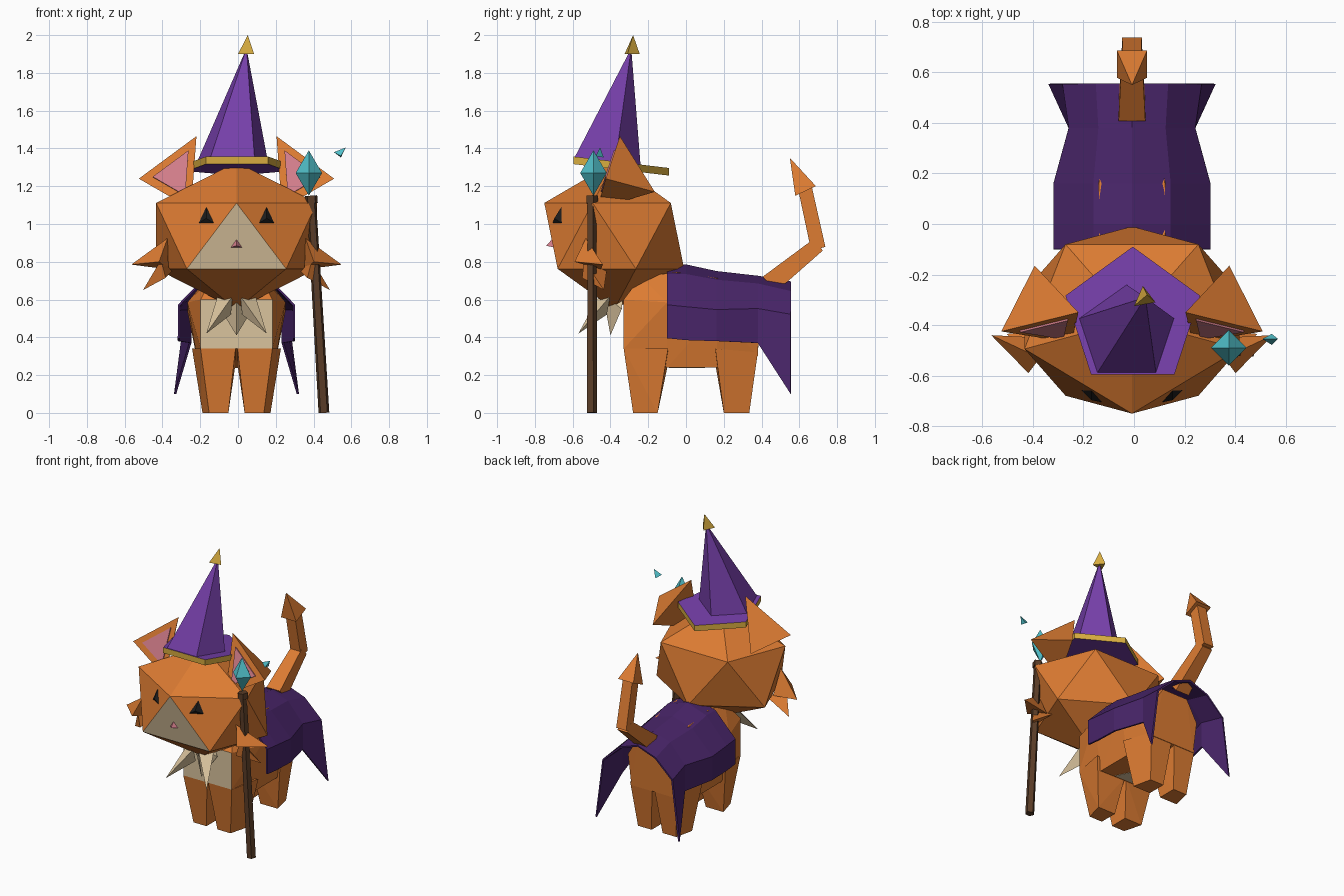
import bpy, bmesh, math
from mathutils import Vector, Matrix

if "Cube" in bpy.data.objects:
    bpy.data.objects.remove(bpy.data.objects["Cube"], do_unlink=True)

MID = -0.008  # symmetry plane


def material(name, color):
    m = bpy.data.materials.new(name)
    m.use_nodes = True
    m.diffuse_color = (*color, 1)
    bsdf = next(n for n in m.node_tree.nodes if n.type == 'BSDF_PRINCIPLED')
    bsdf.inputs["Base Color"].default_value = (*color, 1)
    bsdf.inputs["Roughness"].default_value = 0.9
    return m


ORANGE = material("orange fur", (0.72, 0.2, 0.032))
CREAM = material("cream fur", (0.7, 0.55, 0.34))
PINK = material("pink skin", (0.66, 0.21, 0.26))
BLACK = material("eye black", (0.012, 0.012, 0.012))
PURPLE = material("hat purple", (0.18, 0.05, 0.4))
CAPE = material("cape purple", (0.065, 0.018, 0.14))
GOLD = material("gold", (0.68, 0.41, 0.05))
TEAL = material("crystal teal", (0.08, 0.52, 0.58))
BROWN = material("staff wood", (0.1, 0.045, 0.02))


def finish(name, bm, mats, rule=None):
    """Turn a bmesh into a flat-shaded object; rule picks each face's material."""
    bmesh.ops.recalc_face_normals(bm, faces=bm.faces)
    bm.normal_update()
    if rule:
        for f in bm.faces:
            f.material_index = int(rule(f))
    me = bpy.data.meshes.new(name)
    bm.to_mesh(me)
    bm.free()
    for m in mats:
        me.materials.append(m)
    ob = bpy.data.objects.new(name, me)
    bpy.context.collection.objects.link(ob)
    return ob


def hull(name, points, *mats, rule=None):
    """Faceted solid spanning the given points."""
    bm = bmesh.new()
    for p in points:
        bm.verts.new(p)
    out = bmesh.ops.convex_hull(bm, input=bm.verts)
    loose = [v for v in bm.verts if not v.link_faces]
    bmesh.ops.delete(bm, geom=loose, context='VERTS')
    bmesh.ops.dissolve_limit(bm, angle_limit=0.02, verts=bm.verts, edges=bm.edges)
    return finish(name, bm, mats, rule)


def side(points, s):
    return [Vector((MID + s * x, y, z)) for x, y, z in points]


def both(points):
    return side(points, 1) + side(points, -1)


def pair(name, points, mat):
    for s, label in ((1, "left"), (-1, "right")):
        hull(f"{label}_{name}", side(points, s), mat)


def ring(center, rx, ry, n, start):
    cx, cy, cz = center
    angles = [start + math.tau * i / n for i in range(n)]
    return [Vector((cx + rx * math.cos(a), cy + ry * math.sin(a), cz)) for a in angles]


def rod(name, a, b, ra, rb, mat, n=4):
    """Tapered straight bar between two points."""
    a, b = Vector(a), Vector(b)
    turn = (b - a).to_track_quat('Z', 'Y')
    pts = [c + turn @ p for c, r in ((a, ra), (b, rb))
           for p in (ring((0, 0, 0), r, r, n, math.pi / n) if r else [Vector()])]
    return hull(name, pts, mat)


def octahedron(name, center, w, h, mat, tilt=0):
    turn = Matrix.Rotation(tilt, 3, 'Y')
    pts = ring((0, 0, 0), w, w, 4, 0) + [Vector((0, 0, h)), Vector((0, 0, -h))]
    hull(name, [Vector(center) + turn @ p for p in pts], mat)


# Head: squashed icosahedron with a cream muzzle face
bm = bmesh.new()
bmesh.ops.create_icosphere(bm, subdivisions=1, radius=1)
bm.transform(Matrix.Translation((MID, -0.38, 0.937))
             @ Matrix.Diagonal((0.5, 0.414, 0.39, 1))
             @ Matrix.Rotation(-math.pi / 2, 4, 'Z'))


def is_muzzle(f):
    c = f.calc_center_median()
    return abs(c.x - MID) < 0.05 and c.y < -0.6 and c.z < 1


finish("head", bm, (ORANGE, CREAM), is_muzzle)

# Nose and eyes
hull("nose", both([(0.035, -0.695, 0.875), (0, -0.7, 0.93), (0, -0.74, 0.885)]), PINK)


def cheek(x, z, out=0.0):
    return (x, -0.75 + 0.595 * x + 0.253 * (z - 1.11) - out, z)


pair("eye", [cheek(0.12, 1.005), cheek(0.2, 1.005), cheek(0.16, 1.09),
             cheek(0.16, 1.03, 0.022)], BLACK)

# Ears with pink inner plates
ear = [Vector(p) for p in ((0.212, -0.35, 1.465), (0.517, -0.425, 1.24), (0.24, -0.47, 1.08))]
pair("ear", ear + [Vector((0.385, -0.165, 1.17))], ORANGE)
middle = sum(ear, Vector()) / 3
normal = (ear[1] - ear[0]).cross(ear[2] - ear[0]).normalized()
if normal.y > 0:
    normal = -normal
plate = [middle.lerp(p, 0.62) for p in ear]
pair("inner_ear", plate + [p + normal * 0.008 for p in plate], PINK)

# Cheek tufts
pair("upper_cheek_tuft", [(0.557, -0.44, 0.785), (0.41, -0.59, 0.8),
                          (0.365, -0.53, 0.925), (0.36, -0.45, 0.76)], ORANGE)
pair("lower_cheek_tuft", [(0.495, -0.435, 0.65), (0.375, -0.55, 0.715),
                          (0.4, -0.54, 0.81), (0.34, -0.42, 0.75)], ORANGE)

# Body with a cream chest
hull("body", both([
    (0.19, -0.33, 0.34), (0.19, -0.33, 0.6), (0.13, -0.24, 0.72),
    (0.2, -0.1, 0.24), (0.26, -0.1, 0.585), (0.13, -0.05, 0.745),
    (0.2, 0.16, 0.24), (0.26, 0.17, 0.54), (0.13, 0.16, 0.715),
    (0.17, 0.38, 0.3), (0.19, 0.39, 0.52), (0.1, 0.4, 0.66)]),
    ORANGE, CREAM, rule=lambda f: f.normal.y < -0.9)
hull("belly_patch", both([(0.09, -0.09, 0.238), (0.09, -0.09, 0.242),
                          (0, 0.1, 0.238), (0, 0.1, 0.242)]), CREAM)

# Legs, tapering to the feet
pair("front_leg", [(0.043, -0.28, 0), (0.145, -0.28, 0), (0.18, -0.15, 0), (0.043, -0.15, 0),
                   (0.005, -0.33, 0.34), (0.19, -0.33, 0.34),
                   (0.235, -0.095, 0.34), (0.005, -0.095, 0.26)], ORANGE)
pair("hind_leg", [(0.043, 0.2, 0), (0.18, 0.2, 0), (0.15, 0.335, 0), (0.043, 0.335, 0),
                  (0.01, 0.155, 0.26), (0.23, 0.155, 0.34),
                  (0.18, 0.38, 0.32), (0.01, 0.38, 0.32)], ORANGE)

# Chest ruff
pair("ruff_tuft", [(0.16, -0.57, 0.42), (0.03, -0.42, 0.52),
                   (0.1, -0.4, 0.62), (0.02, -0.46, 0.62)], CREAM)
hull("ruff_center", both([(0, -0.4, 0.41), (0.085, -0.34, 0.55),
                          (0, -0.44, 0.63), (0.04, -0.33, 0.64)]), CREAM)

# Cape: folded sheet draped over the back, with pointed rear corners
bm = bmesh.new()
rows = []
for y, top, shoulder, mid, low in (
        (-0.1, 0.77, (0.15, 0.73), (0.305, 0.57), (0.305, 0.395)),
        (0.0, 0.78, (0.15, 0.73), (0.305, 0.56), (0.305, 0.385)),
        (0.16, 0.745, (0.15, 0.7), (0.305, 0.545), (0.305, 0.38)),
        (0.38, 0.72, (0.13, 0.68), (0.245, 0.55), (0.245, 0.37)),
        (0.555, 0.69, (0.14, 0.64), (0.27, 0.52), (0.325, 0.1))):
    half = [low, mid, shoulder]
    line = [(-x, z) for x, z in half] + [(0, top)] + half[::-1]
    rows.append([bm.verts.new((MID + x, y, z)) for x, z in line])
for a, b in zip(rows, rows[1:]):
    for i in range(len(a) - 1):
        bm.faces.new((a[i], a[i + 1], b[i + 1], b[i]))
cape = finish("cape", bm, (CAPE,))
thick = cape.modifiers.new("thickness", 'SOLIDIFY')
thick.thickness = 0.012
thick.offset = 0

# Tail
rod("tail_base", (MID, 0.44, 0.68), (MID, 0.7, 0.89), 0.075, 0.055, ORANGE)
rod("tail_upper", (MID, 0.7, 0.87), (MID, 0.63, 1.19), 0.055, 0.052, ORANGE)
rod("tail_tip", (MID, 0.633, 1.175), (MID, 0.55, 1.35), 0.085, 0, ORANGE)

# Hat: tilted five-sided brim, leaning cone and gold tip
BACK = math.pi / 2


def tilted(points, lift):
    return [p + Vector((0, 0, lift - 0.12 * (p.y + 0.37))) for p in points]


brim = ring((-0.005, -0.37, 1.31), 0.28, 0.28, 5, BACK)
hull("hat_brim", tilted(brim, -0.02) + tilted(brim, 0.02), PURPLE, GOLD,
     rule=lambda f: abs(f.normal.z) < 0.5)
cone = ring((-0.03, -0.435, 1.31), 0.2, 0.195, 5, BACK)
hull("hat_cone", tilted(cone, 0.01) + [Vector((0.045, -0.29, 1.93))], PURPLE)
hull("hat_tip", [(0, -0.325, 1.9), (0.085, -0.31, 1.9), (0.035, -0.245, 1.9),
                 (0.052, -0.28, 2.0)], GOLD)

# Staff with a large crystal and a floating shard
rod("staff", (0.455, -0.5, 0), (0.388, -0.5, 1.13), 0.03, 0.026, BROWN, 5)
rod("staff_collar", (0.39, -0.5, 1.11), (0.387, -0.5, 1.15), 0.034, 0.034, BROWN, 5)
octahedron("staff_crystal", (0.375, -0.49, 1.27), 0.07, 0.12, TEAL)
hull("crystal_shard", [(0.57, -0.455, 1.405), (0.508, -0.455, 1.38), (0.545, -0.435, 1.352),
                       (0.545, -0.478, 1.36)], TEAL)
